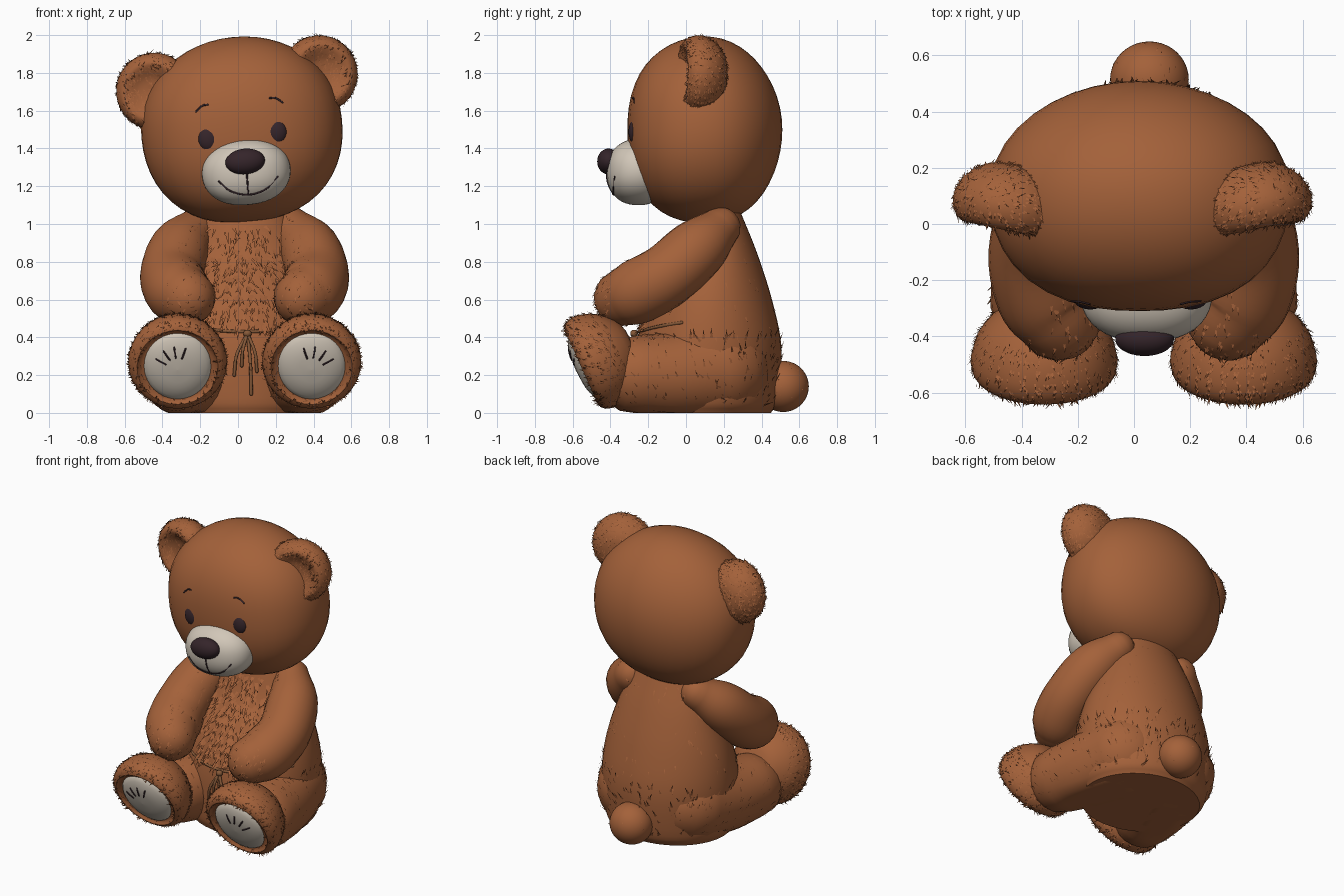
import bpy, bmesh, math, random
from mathutils import Vector, Matrix
from mathutils.bvhtree import BVHTree

random.seed(7)
cube = bpy.data.objects.get("Cube")
if cube:
    bpy.data.objects.remove(cube, do_unlink=True)


def material(name, red, green, blue):
    mat = bpy.data.materials.new(name)
    mat.use_nodes = True
    color = (red, green, blue, 1)
    mat.diffuse_color = color
    bsdf = mat.node_tree.nodes["Principled BSDF"]
    bsdf.inputs["Base Color"].default_value = color
    bsdf.inputs["Roughness"].default_value = 0.9
    return mat


BROWN = material("brown_fur", 0.37, 0.12, 0.042)
CREAM = material("cream_cloth", 0.64, 0.57, 0.48)
DARK = material("dark_plum", 0.035, 0.018, 0.023)
CORD = material("cord_brown", 0.24, 0.1, 0.04)

CENTER = 0.035   # symmetry axis of the seated body
HEAD = Matrix.Translation((0.02, 0.1, 1.5)) @ Matrix.Rotation(math.radians(-6), 4, 'Y')


def finish(name, bm, mat, smooth=True):
    """Rest the mesh on the ground and turn it into an object."""
    for v in bm.verts:
        v.co.z = max(v.co.z, 0)
    if smooth:
        bmesh.ops.recalc_face_normals(bm, faces=bm.faces)
    mesh = bpy.data.meshes.new(name)
    bm.to_mesh(mesh)
    bm.free()
    mesh.materials.append(mat)
    if smooth:
        mesh.shade_smooth()
        mesh.set_sharp_from_angle(angle=math.radians(50))
    obj = bpy.data.objects.new(name, mesh)
    bpy.context.scene.collection.objects.link(obj)
    return obj


def spline(points, steps=5):
    """Catmull-Rom curve through points of any dimension."""
    pts = [Vector(p) for p in points]
    pts = [pts[0] * 2 - pts[1]] + pts + [pts[-1] * 2 - pts[-2]]
    out = []
    for a, b, c, d in zip(pts, pts[1:], pts[2:], pts[3:]):
        for i in range(steps):
            t = i / steps
            out.append((b * 2 + (c - a) * t + (a * 2 - b * 5 + c * 4 - d) * t * t
                        + (b * 3 - a - c * 3 + d) * t ** 3) / 2)
    return out + [pts[-2]]


def skin_rings(bm, rings):
    loops = [[bm.verts.new(p) for p in ring] for ring in rings]
    for low, high in zip(loops, loops[1:]):
        for i in range(len(low)):
            bm.faces.new((low[i - 1], low[i], high[i], high[i - 1]))
    bm.faces.new(loops[0])
    bm.faces.new(loops[-1])


def circle(sides):
    return [(math.cos(k * math.tau / sides), math.sin(k * math.tau / sides)) for k in range(sides)]


def limb(name, points, mat, sides=24, steps=5):
    """Round-ended tube through (x, y, z, radius) points."""
    path = spline(points, steps)
    centers = [p.to_3d() for p in path]
    rings = []
    last = len(path) - 1
    for i, (c, p) in enumerate(zip(centers, path)):
        tangent = (centers[min(i + 1, last)] - centers[max(i - 1, 0)]).normalized()
        rot = tangent.to_track_quat('Z', 'Y').to_matrix()
        angles = [0]
        if i in (0, last):
            angles = [math.radians(a) for a in (0, 25, 50, 70, 87)]
            if i == 0:
                angles = [-a for a in reversed(angles)]
        for a in angles:
            r = p[3] * math.cos(a)
            rings.append([c + tangent * p[3] * math.sin(a) + rot @ Vector((x * r, y * r, 0))
                          for x, y in circle(sides)])
    bm = bmesh.new()
    skin_rings(bm, rings)
    return finish(name, bm, mat)


def lathe(name, profile, matrix, mat, sides=32):
    """Revolve (radius, height) points around the local z axis."""
    rings = [[matrix @ Vector((x * max(p[0], 0.001), y * max(p[0], 0.001), p[1])) for x, y in circle(sides)]
             for p in spline(profile, 3)]
    bm = bmesh.new()
    skin_rings(bm, rings)
    return finish(name, bm, mat)


def ball(name, center, radii, mat, parent=Matrix(), fullness=0):
    """Ellipsoid; fullness swells its lower front, as in a stuffed cheek."""
    bm = bmesh.new()
    bmesh.ops.create_uvsphere(bm, u_segments=40, v_segments=26, radius=1)
    for v in bm.verts:
        power = 2 + fullness * (1 - v.co.y - v.co.z * 0.7)
        v.co /= sum(abs(c) ** power for c in v.co) ** (1 / power)
    bm.transform(parent @ Matrix.Translation(center) @ Matrix.Diagonal((*radii, 1)))
    return finish(name, bm, mat)


def aimed(center, axis):
    return Matrix.Translation(center) @ Vector(axis).to_track_quat('Z', 'Y').to_matrix().to_4x4()


def surface_line(name, obj, points, radius, mat):
    """Thin cord laid on the front of an object through (x, z) points."""
    mesh = obj.data
    tree = BVHTree.FromPolygons([v.co for v in mesh.vertices], [p.vertices for p in mesh.polygons])
    path = []
    for x, z in points:
        hit = tree.ray_cast(Vector((x, -2, z)), Vector((0, 1, 0)))[0]
        if hit:
            path.append((*hit, radius))
    return limb(name, path, mat, sides=8, steps=4)


def fur(name, obj, count, comb, length, keep=lambda p, n: True, lift=0.35):
    """Scatter small pointed tufts, combed along a direction."""
    mesh = obj.data
    polys = random.choices(mesh.polygons, weights=[p.area for p in mesh.polygons], k=count)
    bm = bmesh.new()
    for poly in polys:
        weights = [random.random() for _ in poly.vertices]
        point = sum((mesh.vertices[i].co * w for i, w in zip(poly.vertices, weights)), Vector()) / sum(weights)
        n = poly.normal
        if point.z < 0.03 or not keep(point, n):
            continue
        jitter = Vector([random.uniform(-0.5, 0.5) for _ in range(3)])
        flow = Vector(comb) + jitter
        flow = (flow - n * flow.dot(n)).normalized()
        side = flow.cross(n) * length * 0.16
        tip = point + (flow + n * lift * random.uniform(0.5, 1.2)) * length * random.uniform(0.6, 1.2)
        base = point - n * 0.004
        bm.faces.new([bm.verts.new(p) for p in (base + side, tip, base - side)])
    return finish(name, bm, BROWN, smooth=False)


# Body: stacked ovals (height, y centre, half width, half depth)
sections = [(0, 0.1, 0.39, 0.35), (0.08, 0.11, 0.43, 0.38), (0.35, 0.12, 0.45, 0.385),
            (0.6, 0.13, 0.415, 0.325), (0.85, 0.165, 0.32, 0.21), (1.06, 0.16, 0.22, 0.13)]
bm = bmesh.new()
skin_rings(bm, [[(CENTER + x * s[2], s[1] + y * s[3], s[0]) for x, y in circle(40)] for s in spline(sections)])
body = finish("body", bm, BROWN)
tail = ball("tail", (0.055, 0.515, 0.14), (0.14, 0.135, 0.135), BROWN)
fur("chest_fur", body, 4500, (0, 0, -1), 0.08,
    lambda p, n: n.y < -0.3 and abs(p.x - CENTER) < 0.2 and 0.45 < p.z < 1)
fur("lower_body_fur", body, 900, (0, 0, 1), 0.06, lambda p, n: n.y > -0.4 and p.z < 0.4)
fur("back_fur", body, 250, (0, 0, -1), 0.05, lambda p, n: n.y > 0 and p.z > 0.4, lift=0.15)
fur("tail_fur", tail, 60, (0, 1, 0), 0.03, lift=0.1)

# Limbs, mirrored about the body axis
foot_profile = [(0, -0.19), (0.12, -0.175), (0.222, -0.085), (0.26, 0.015), (0.252, 0.08),
                (0.215, 0.108), (0.185, 0.09), (0, 0.08)]
pad_profile = [(0.2, 0.06), (0.185, 0.1), (0.11, 0.132), (0, 0.142)]
for label, s in (("right", -1), ("left", 1)):
    def at(x, *rest):
        return (CENTER + s * x, *rest)
    arm = limb(label + "_arm", [at(0.25, 0.18, 0.98, 0.11), at(0.34, 0.06, 0.87, 0.16),
                                at(0.385, -0.1, 0.73, 0.168), at(0.355, -0.25, 0.645, 0.172),
                                at(0.305, -0.335, 0.61, 0.152)], BROWN)
    leg = limb(label + "_leg", [at(0.2, 0.18, 0.23, 0.265), at(0.28, -0.04, 0.2, 0.235),
                                at(0.34, -0.26, 0.2, 0.21)], BROWN)
    place = aimed(at(0.355, -0.455, 0.285), (0, -0.91, -0.41))
    foot = lathe(label + "_foot", foot_profile, place, BROWN)
    lathe(label + "_foot_pad", pad_profile, place @ Matrix.Diagonal((0.92, 1, 1, 1)), CREAM)
    # Sewn toe marks fan out across the top of the pad
    for i in range(4):
        a = math.radians(90 + (i - 1.5) * 28 - s * 22)
        marks = [place @ Vector((math.cos(a) * r, math.sin(a) * r, h))
                 for r, h in ((0.07, 0.138), (0.1, 0.134), (0.125, 0.126))]
        limb(f"{label}_toe_stitch_{i}", [(*m, 0.005) for m in marks], DARK, sides=6, steps=2)
    fur(label + "_foot_fur", foot, 1700, (0, -1, 0.2), 0.032,
        lambda p, n: (place.inverted() @ p).xy.length > 0.19)
    fur(label + "_leg_fur", leg, 500, (0, -0.4, 1), 0.05, lift=0.2)
    fur(label + "_arm_fur", arm, 700, (0, -1, -0.6), 0.045,
        lambda p, n: n.x * s < -0.2 or p.y < -0.38, lift=0.2)

# Head and face
head = ball("head", (0, 0, 0), (0.533, 0.41, 0.492), BROWN, HEAD, fullness=0.16)
muzzle = ball("muzzle", (0, -0.35, -0.225), (0.235, 0.17, 0.175), CREAM, HEAD, fullness=0.14)
ball("nose", (0, -0.51, -0.17), (0.105, 0.06, 0.068), DARK, HEAD)
surface_line("mouth", muzzle, [(-0.1, 1.225), (-0.04, 1.175), (0.05, 1.155), (0.14, 1.18), (0.21, 1.25)], 0.005, DARK)
surface_line("lip_seam", muzzle, [(0.045, 1.29), (0.05, 1.22), (0.055, 1.155)], 0.005, DARK)

ear_profile = [(0, -0.14), (0.1, -0.126), (0.172, -0.072), (0.204, 0), (0.192, 0.062),
               (0.155, 0.095), (0.115, 0.082), (0.07, 0.06), (0, 0.05)]
for label, s in (("right", -1), ("left", 1)):
    ball(label + "_eye", (s * 0.18, -0.37, -0.03), (0.057, 0.034, 0.066), DARK, HEAD)
    brow = [HEAD @ Vector((s * x, 0, z)) for x, z in ((0.165, 0.15), (0.195, 0.147), (0.23, 0.12))]
    surface_line(label + "_brow", head, [(p.x, p.z) for p in brow], 0.005, DARK)
    # Cupped ear facing forward and slightly outward
    ear = lathe(label + "_ear", ear_profile, HEAD @ aimed((s * 0.437, -0.025, 0.25), (s * 0.2, -1, 0)), BROWN)
    fur(label + "_ear_fur", ear, 1500, (-s * 0.5, -0.4, -0.5), 0.035, lift=0.25)

# Waist cord tied at the front with hanging ends
surface_line("waist_cord", body, [(CENTER + x, 0.43 + x * x * 0.3) for x in (-0.4, -0.3, -0.15, 0, 0.15, 0.3, 0.4)],
             0.009, CORD)
ball("cord_knot", (0.05, -0.275, 0.42), (0.022, 0.02, 0.02), CORD)
for i, (drift, drop) in enumerate(((-0.07, 0.22), (-0.03, 0.17), (0.02, 0.32), (0.05, 0.2))):
    limb(f"cord_end_{i}", [(0.05, -0.275, 0.42, 0.009), (0.05 + drift * 0.8, -0.3, 0.42 - drop / 2, 0.009),
                           (0.05 + drift, -0.285, 0.42 - drop, 0.009)], CORD, sides=8)
